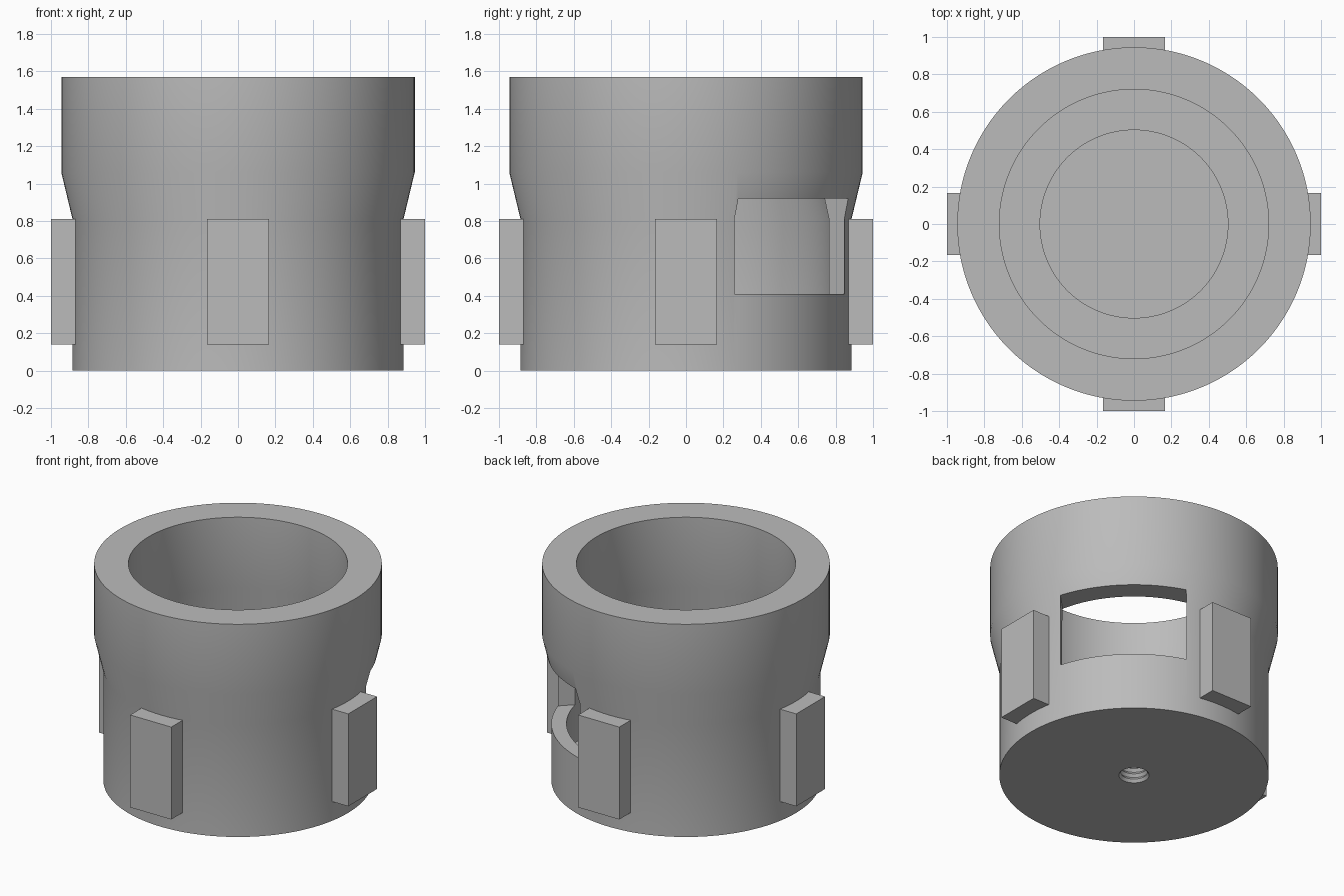
import bpy, bmesh, math
from mathutils import Matrix

if "Cube" in bpy.data.objects:
    bpy.data.objects.remove(bpy.data.objects["Cube"])

SEGMENTS = 128

grey = bpy.data.materials.new("mid grey")
grey.diffuse_color = (0.5, 0.5, 0.5, 1)
grey.use_nodes = True
grey.node_tree.nodes["Principled BSDF"].inputs["Base Color"].default_value = grey.diffuse_color


def make_object(name, bm):
    mesh = bpy.data.meshes.new(name)
    bm.to_mesh(mesh)
    bm.free()
    mesh.materials.append(grey)
    obj = bpy.data.objects.new(name, mesh)
    bpy.context.collection.objects.link(obj)
    return obj


def box(name, size, centre, angle=0):
    bm = bmesh.new()
    bmesh.ops.create_cube(bm, size=1)
    bmesh.ops.scale(bm, vec=size, verts=bm.verts)
    bmesh.ops.translate(bm, vec=centre, verts=bm.verts)
    bmesh.ops.rotate(bm, matrix=Matrix.Rotation(angle, 3, 'Z'), verts=bm.verts)
    return make_object(name, bm)


def lathe(name, profile):
    bm = bmesh.new()
    verts = [bm.verts.new((r, 0, z)) for r, z in profile]
    edges = [bm.edges.new(pair) for pair in zip(verts, verts[1:])]
    bmesh.ops.spin(bm, geom=verts + edges, cent=(0, 0, 0), axis=(0, 0, 1),
                   angle=math.tau, steps=SEGMENTS)
    bmesh.ops.remove_doubles(bm, verts=bm.verts, dist=1e-4)
    bmesh.ops.recalc_face_normals(bm, faces=bm.faces)
    return make_object(name, bm)


# Blind screw hole with thread grooves, from its ceiling down to the underside
thread = [(0, 0.2)] + [(0.085 if i % 2 else 0.1, 0.2 - i * 0.02) for i in range(11)]

# Cup: underside, outer wall, rim, inner wall, floor and raised central boss
cup = lathe("cup", thread + [
    (0.885, 0), (0.885, 0.81), (0.945, 1.06), (0.945, 1.57),
    (0.72, 1.57), (0.72, 1.06), (0.785, 0.81), (0.785, 0.13),
    (0.505, 0.13), (0.505, 0.25), (0, 0.25)])

# Window through the wall, halfway between the right and back pads
cutter = box("window_cutter", (0.8, 0.83, 0.51), (0.8, 0, 0.665), math.pi / 4)
cutter.hide_render = True
cutter.hide_viewport = True
cut = cup.modifiers.new("window", 'BOOLEAN')
cut.operation = 'DIFFERENCE'
cut.solver = 'EXACT'
cut.object = cutter

# Bake the cut, then smooth the round walls and keep the rims sharp
bpy.context.view_layer.update()
graph = bpy.context.evaluated_depsgraph_get()
cut_mesh = bpy.data.meshes.new_from_object(cup.evaluated_get(graph))
cup.modifiers.clear()
cup.data = cut_mesh
bpy.data.objects.remove(cutter)
bpy.context.view_layer.objects.active = cup
cup.select_set(True)
bpy.ops.object.shade_smooth_by_angle(angle=math.radians(30))

# Four flat pads around the outside
for i, side in enumerate(("right", "back", "left", "front")):
    box(side + "_pad", (0.15, 0.33, 0.67), (0.925, 0, 0.475), i * math.pi / 2)
